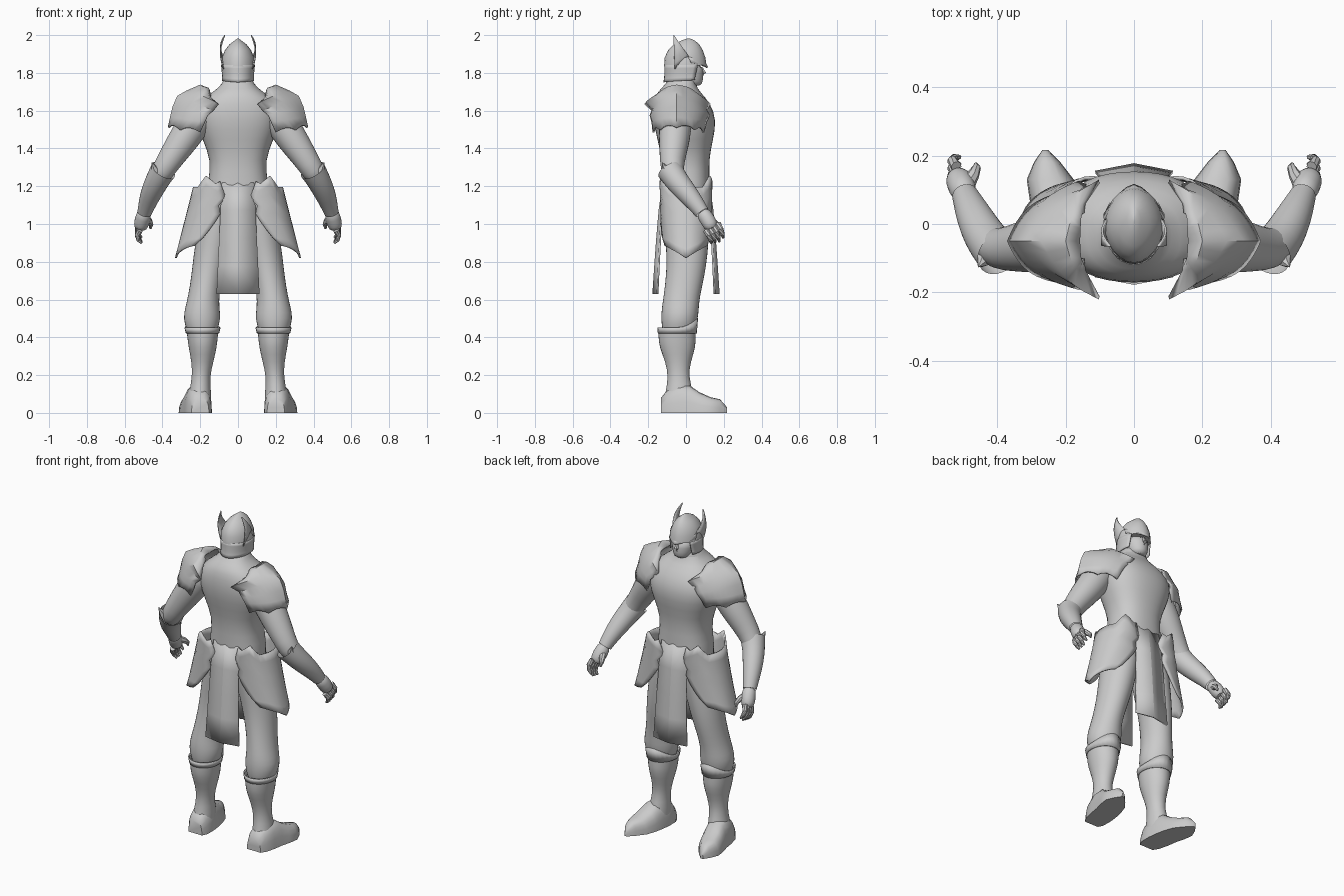
import bpy
from math import sin, cos, pi, radians
from mathutils import Vector

if "Cube" in bpy.data.objects:
    bpy.data.objects.remove(bpy.data.objects["Cube"])

GREY = (0.6, 0.6, 0.6, 1)
steel = bpy.data.materials.new("plain_grey")
steel.use_nodes = True
steel.diffuse_color = GREY
steel.node_tree.nodes["Principled BSDF"].inputs["Base Color"].default_value = GREY


def finish(name, verts, faces, mirror=False, subdiv=0, thick=0, angle=40):
    """Make the object, mirror it across x and shade it."""
    mesh = bpy.data.meshes.new(name)
    mesh.from_pydata([tuple(v) for v in verts], [], faces)
    mesh.materials.append(steel)
    ob = bpy.data.objects.new(name, mesh)
    bpy.context.collection.objects.link(ob)
    bpy.ops.object.select_all(action='DESELECT')
    ob.select_set(True)
    bpy.context.view_layer.objects.active = ob
    bpy.ops.object.shade_smooth_by_angle(angle=radians(angle))
    if thick:
        mod = ob.modifiers.new("thickness", 'SOLIDIFY')
        mod.thickness, mod.offset = thick, 0
    if subdiv:
        mod = ob.modifiers.new("round", 'SUBSURF')
        mod.levels = mod.render_levels = subdiv
    if mirror:
        ob.modifiers.new("mirror", 'MIRROR')


def bridge(name, rings, caps=True, **kw):
    """Skin a list of equal closed rings."""
    n = len(rings[0])
    verts = [p for ring in rings for p in ring]
    faces = [(i * n + j, i * n + (j + 1) % n, (i + 1) * n + (j + 1) % n, (i + 1) * n + j)
             for i in range(len(rings) - 1) for j in range(n)]
    if caps:
        faces += [tuple(range(n))[::-1], tuple(range(len(verts) - n, len(verts)))]
    finish(name, verts, faces, **kw)


def sgnpow(v, p):
    return abs(v) ** p * (1 if v >= 0 else -1)


def stack(name, rows, n=16, power=1, peak=0, **kw):
    """Level rings (x, y, z, rx, ry); peak raises the front of the first ring."""
    rings = []
    for i, (x, y, z, rx, ry) in enumerate(rows):
        turn = [[sgnpow(f(2 * pi * j / n), power) for f in (cos, sin)] for j in range(n)]
        rings.append([(x + rx * c, y + ry * s, z + (0 if i else peak * max(s, 0) ** 2)) for c, s in turn])
    bridge(name, rings, **kw)


def tube(name, pts, n=12, **kw):
    """Round limb through points (x, y, z, radius)."""
    centres = [Vector(p[:3]) for p in pts]
    rings = []
    for i, p in enumerate(pts):
        d = centres[min(i + 1, len(pts) - 1)] - centres[max(i - 1, 0)]
        q = d.to_track_quat('Z', 'Y')
        rings.append([centres[i] + q @ Vector((p[3] * cos(2 * pi * j / n), p[3] * sin(2 * pi * j / n), 0))
                      for j in range(n)])
    bridge(name, rings, **kw)


def panel(name, f, nu=8, nv=6, thick=0.01, **kw):
    """Sheet from f(u, v), u in -1..1 and v in 0..1."""
    verts = [f(2 * i / nu - 1, j / nv) for j in range(nv + 1) for i in range(nu + 1)]
    w = nu + 1
    faces = [(j * w + i, j * w + i + 1, j * w + w + i + 1, j * w + w + i)
             for j in range(nv) for i in range(nu)]
    finish(name, verts, faces, thick=thick, **kw)


# Torso and neck
stack("torso", [(0, 0, 1.06, .15, .11), (0, 0, 1.14, .17, .125), (0, 0, 1.22, .16, .128),
                (0, -.003, 1.34, .143, .124), (0, -.004, 1.45, .192, .15), (0, -.006, 1.55, .228, .17),
                (0, -.02, 1.64, .215, .152), (0, -.04, 1.70, .135, .115), (0, -.03, 1.735, .085, .08),
                (0, -.01, 1.80, .065, .065)], n=20, power=.85, subdiv=1)

# Head, open-faced peaked helmet and its wings
stack("face", [(0, .045, 1.73, .035, .03), (0, .03, 1.75, .055, .062), (0, .015, 1.80, .068, .078),
               (0, .005, 1.85, .075, .085)], subdiv=1)
tube("nose", [(0, .08, 1.83, .008), (0, .095, 1.80, .013), (0, .085, 1.785, .008)], n=6)
stack("helmet_dome", [(0, -.004, 1.835, .089, .112), (0, -.005, 1.88, .086, .108), (0, -.003, 1.92, .069, .092),
                      (0, .003, 1.95, .046, .068), (0, .01, 1.97, .02, .038), (0, .014, 1.982, .003, .008)],
      n=24, peak=.01, power=1.08)
panel("helmet_cheeks", lambda u, v: (
    (.088 - .009 * v + .005 * v ** 4) * sin(u * radians(128 - 12 * v)),
    -.004 - (.108 + .006 * v ** 4) * cos(u * radians(128 - 12 * v)),
    1.842 - .092 * v + .012 * v * abs(u)), nu=20, nv=5, thick=.004)
panel("helmet_brow", lambda u, v: (
    .085 * u, .113 - .085 * abs(u) ** 1.6 - .015 * v, 1.828 + .025 * abs(u) + .03 * v), nv=2)
panel("helmet_wings", lambda u, v: (
    .076 + .02 * sin(pi * v) - .006 * v, -.02 - .045 * v + .04 * u * (1 - .97 * v), 1.85 + .03 * u * (1 - v) + .15 * v),
    nu=2, thick=.006, mirror=True)

# Shoulder guards: two faces meeting at a ridge, with scalloped inner edges
# Each row: ridge x, ridge z, edge x, edge z, back y, front y
SHOULDER = [(.16, 1.712, .15, 1.69, -.10, .03), (.20, 1.733, .145, 1.665, -.135, .06),
            (.27, 1.702, .102, 1.635, -.216, .125), (.318, 1.675, .13, 1.60, -.178, .108),
            (.342, 1.62, .16, 1.575, -.188, .122), (.355, 1.565, .175, 1.54, -.178, .105),
            (.367, 1.51, .2, 1.485, -.172, .092)]


def shoulder(u, v):
    rx, rz, ex, ez, back, front = SHOULDER[round(v * 6)]
    t = abs(u)
    bulge = sin(pi * t)
    edge = back if u < 0 else front
    scallop = .018 * abs(sin(2 * pi * t)) if v == 1 else 0
    return (rx + (ex - rx) * t + .022 * bulge * v, -.05 + (edge + .05) * t + .025 * bulge * (1 if u > 0 else -1),
            rz + (ez - rz) * t + .014 * bulge * (1 - v) + scallop)


panel("shoulder_guards", shoulder, nu=16, thick=.01, mirror=True)

# Arms, forearm guards and hands
tube("upper_arms", [(.17, -.05, 1.62, .08), (.22, -.055, 1.55, .09), (.28, -.06, 1.46, .088),
                    (.345, -.07, 1.365, .073), (.40, -.075, 1.28, .064), (.43, -.05, 1.225, .055)],
     subdiv=1, mirror=True)
tube("forearm_guards", [(.395, -.085, 1.285, .073), (.425, -.055, 1.235, .066), (.455, -.005, 1.175, .061),
                        (.48, .05, 1.11, .049), (.495, .085, 1.06, .04)], subdiv=1, caps=False, mirror=True)
tube("elbow_points", [(.425, -.085, 1.255, .035), (.442, -.108, 1.29, .02), (.455, -.125, 1.325, .002)],
     n=6, mirror=True)
tube("palms", [(.493, .08, 1.07, .037), (.503, .107, 1.035, .042), (.513, .13, .995, .042),
               (.518, .14, .97, .03)], subdiv=1, mirror=True)
for i in range(4):
    k = i - 1.5
    y, z = .137 + .021 * k, .985 + .012 * k
    drop = .085 - .008 * abs(k - .5)
    tube(f"fingers_{i + 1}", [(.52, y, z, .016), (.532, y + .016, z - .4 * drop, .015),
                              (.526, y + .025, z - .75 * drop, .012), (.51, y + .028, z - drop, .006)],
         n=8, mirror=True)
tube("thumbs", [(.492, .11, 1.03, .025), (.47, .145, 1.015, .018), (.461, .165, .998, .013),
                (.463, .175, .975, .006)], n=8, mirror=True)

# Legs with padded knees
stack("legs", [(.095, 0, 1.16, .085, .11), (.105, .005, 1.05, .10, .126), (.12, .005, .95, .10, .12),
               (.142, .006, .83, .096, .11), (.162, -.003, .73, .086, .104), (.182, -.022, .62, .083, .098),
               (.189, -.03, .56, .092, .1), (.191, -.034, .50, .102, .1), (.19, -.04, .44, .084, .088),
               (.19, -.04, .38, .06, .07)], subdiv=1, mirror=True)

# Boots: shaft, cuff rising to a point at the knee, and pointed foot
stack("boot_shafts", [(.188, -.048, .445, .088, .1), (.188, -.048, .41, .083, .1), (.187, -.045, .35, .077, .1),
                      (.188, -.042, .27, .059, .067), (.196, -.04, .19, .047, .055), (.2, -.035, .12, .059, .073),
                      (.205, -.04, .04, .062, .083)], subdiv=1, peak=.04, caps=False, mirror=True)
stack("boot_cuffs", [(.188, -.044, .452, .093, .105), (.188, -.046, .42, .085, .1)], n=24,
      peak=.05, caps=False, thick=.006, mirror=True)
foot = []
for y, x, w, h in [(-.132, .2, .045, .08), (-.1, .203, .062, .12), (-.04, .21, .07, .15), (.02, .218, .071, .145),
                   (.07, .23, .073, .11), (.13, .245, .067, .083), (.18, .254, .038, .072), (.217, .26, .008, .03)]:
    foot.append([(x + w * sgnpow(cos(pi * j / 10), .7) * (1.03 - .03 * sin(pi * j / 10)),
                  y, h * sin(pi * j / 10) ** .8) for j in range(11)])
bridge("boot_feet", foot, mirror=True, angle=50)

# Hip plates with stepped edges, flared to a point at the bottom; half angle per row
HIP_ANGLES = (106, 112, 118, 100, 103, 93, 83, 73, 60)


def hip(u, v):
    t = abs(u)
    a = u * radians(HIP_ANGLES[round(v * 8)])
    crown = .06 * max(0, 1 - abs(t - .625) / .25) + .03 * max(0, t - .625) / .375
    return (.125 + .005 * v + (.108 + .09 * v) * cos(a), (.136 - .01 * v) * sin(a),
            1.195 + crown * (1 - v) - v * (.31 + .065 * (1 - t) ** 1.3))


panel("hip_plates", hip, nu=16, nv=8, mirror=True)

# Hanging cloths, creased down the middle
for side, label in ((1, "front"), (-1, "back")):
    panel(f"{label}_cloth", lambda u, v, s=side: (
        u * (.085 + .028 * v), s * (.12 + .053 * v ** .7 - (.01 + .012 * v) * abs(u)), 1.22 - .59 * v),
        nu=2, nv=4, angle=5)
